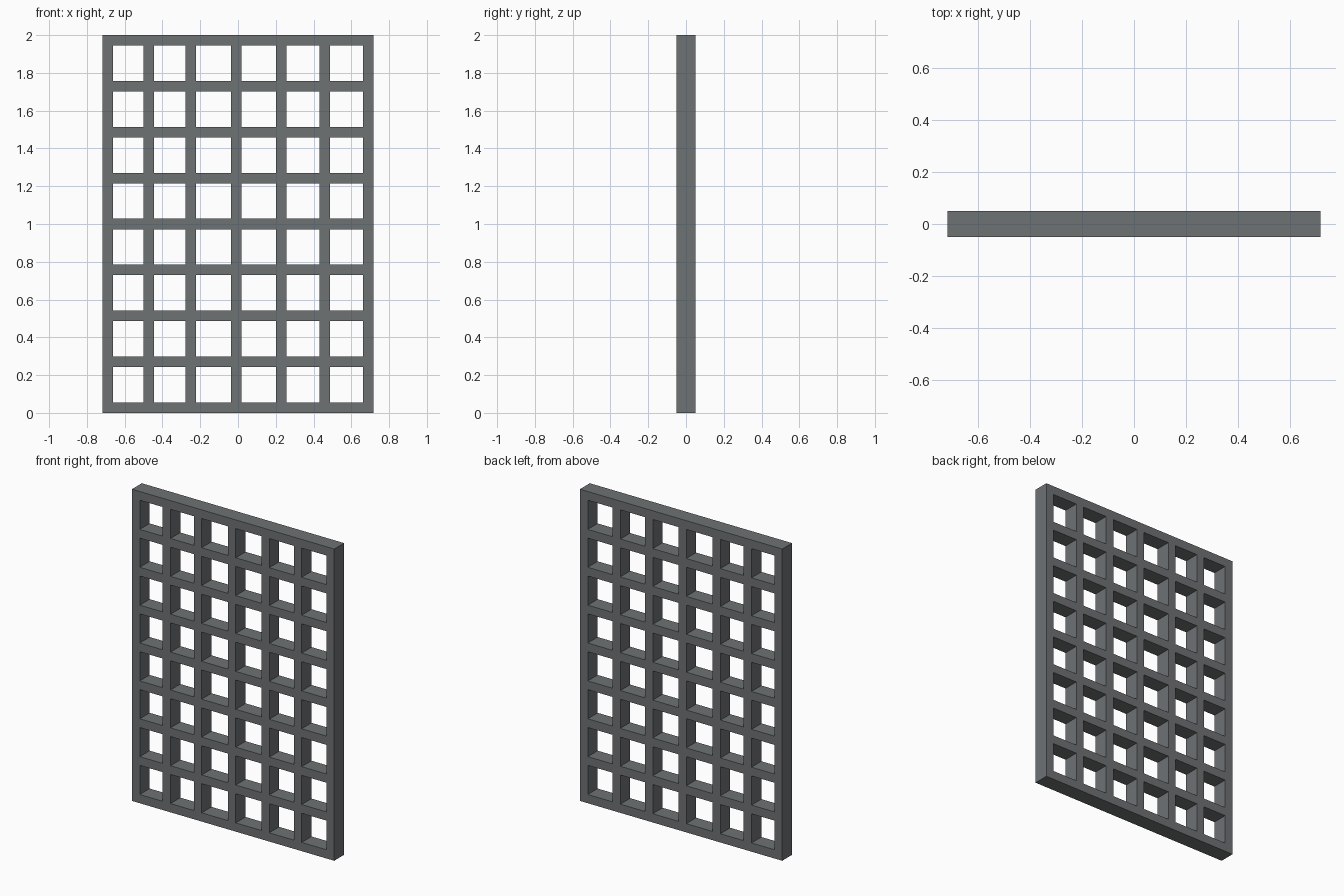
import bpy, bmesh

if "Cube" in bpy.data.objects:
    bpy.data.objects.remove(bpy.data.objects["Cube"])

BAR = 0.056      # bar width
DEPTH = 0.1      # panel thickness
HEIGHT = 2.0
ROWS = 8

# centre lines of the upright and cross bars
upright_x = [-0.69, -0.472, -0.251, -0.009, 0.229, 0.459, 0.69]
step = (HEIGHT - BAR) / ROWS
cross_z = [BAR / 2 + i * step for i in range(ROWS + 1)]


def edges_of(centres):
    """Both edges of every bar, in order."""
    return [c + s * BAR / 2 for c in centres for s in (-1, 1)]


xs, zs = edges_of(upright_x), edges_of(cross_z)
bm = bmesh.new()
verts = [[bm.verts.new((x, -DEPTH / 2, z)) for z in zs] for x in xs]

# front face of the lattice: every cell except the openings
for i in range(len(xs) - 1):
    for j in range(len(zs) - 1):
        if i % 2 and j % 2:
            continue
        bm.faces.new((verts[i][j], verts[i + 1][j],
                      verts[i + 1][j + 1], verts[i][j + 1]))

# give the lattice its thickness
ext = bmesh.ops.extrude_face_region(bm, geom=bm.faces[:], use_keep_orig=True)
back = [g for g in ext["geom"] if isinstance(g, bmesh.types.BMVert)]
bmesh.ops.translate(bm, verts=back, vec=(0, DEPTH, 0))
bmesh.ops.recalc_face_normals(bm, faces=bm.faces[:])

mesh = bpy.data.meshes.new("lattice_grate")
bm.to_mesh(mesh)
bm.free()

# dark iron grey
iron = bpy.data.materials.new("dark_iron")
iron.diffuse_color = (0.155, 0.168, 0.175, 1)
iron.use_nodes = True
iron.node_tree.nodes["Principled BSDF"].inputs["Base Color"].default_value = iron.diffuse_color
mesh.materials.append(iron)
bpy.context.collection.objects.link(bpy.data.objects.new("lattice_grate", mesh))
